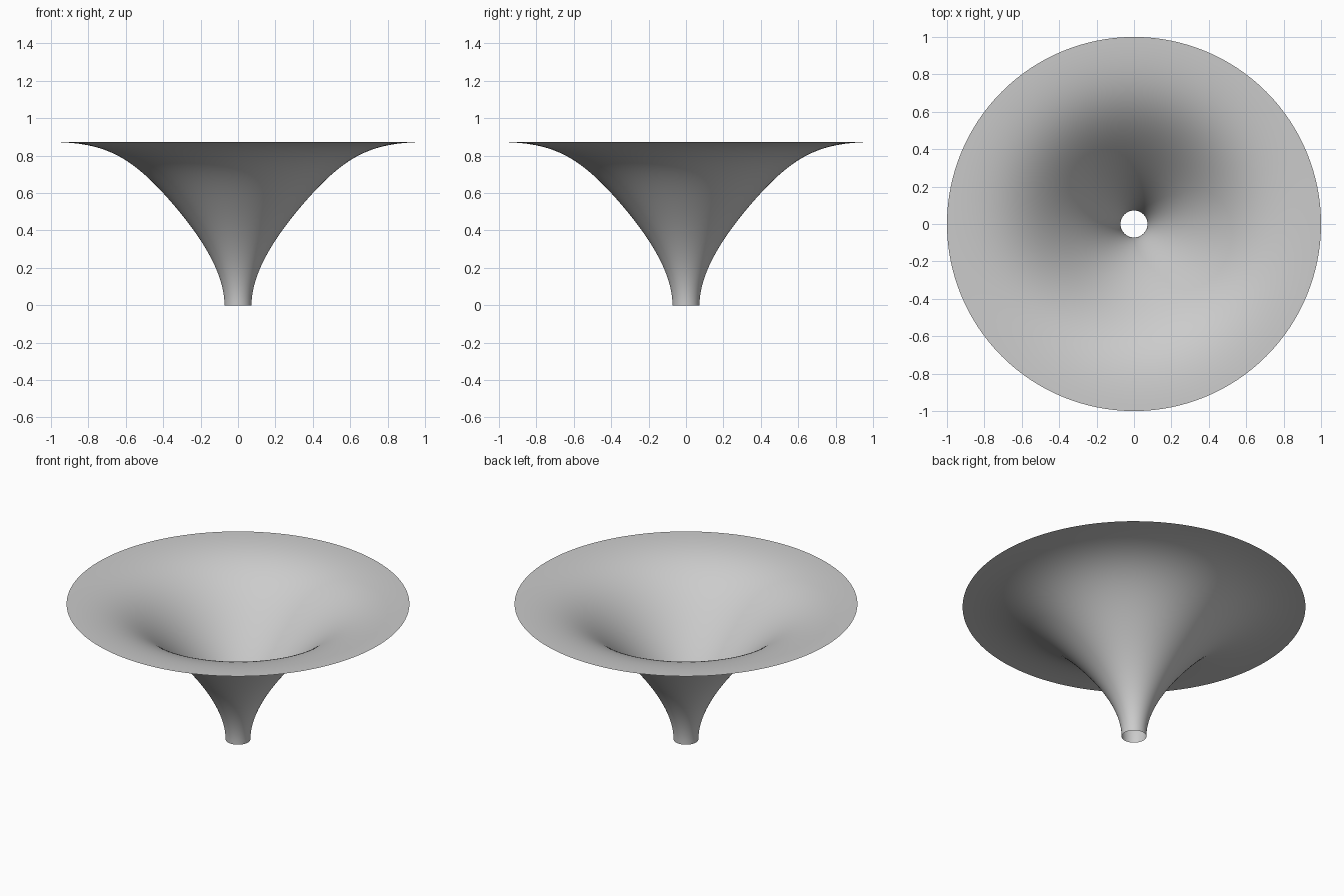
import bpy, bmesh, math
from mathutils import Vector
from mathutils.geometry import interpolate_bezier

cube = bpy.data.objects.get("Cube")
if cube:
    bpy.data.objects.remove(cube, do_unlink=True)

SIDES = 128

# Plain grey material
grey = bpy.data.materials.new("plain_grey")
grey.use_nodes = True
colour = (0.6, 0.6, 0.6, 1)
grey.diffuse_color = colour
grey.node_tree.nodes["Principled BSDF"].inputs["Base Color"].default_value = colour

# Funnel profile (radius, height): narrow neck, then flaring rim
neck = [(0.072, 0), (0.073, 0.17), (0.19, 0.36), (0.36, 0.555)]
flare = [(0.36, 0.555), (0.58, 0.807), (0.72, 0.87), (1, 0.873)]


def sample(points, count):
    return interpolate_bezier(*[Vector((r, 0, z)) for r, z in points], count)


profile = sample(neck, 24) + sample(flare, 32)[1:]

# Spin the profile into one thin open surface
bm = bmesh.new()
verts = [bm.verts.new(p) for p in profile]
edges = [bm.edges.new(pair) for pair in zip(verts, verts[1:])]
bmesh.ops.spin(bm, geom=verts + edges, cent=(0, 0, 0), axis=(0, 0, 1),
               angle=math.tau, steps=SIDES, use_merge=True)
bmesh.ops.remove_doubles(bm, verts=bm.verts, dist=0.0001)
bmesh.ops.recalc_face_normals(bm, faces=bm.faces)

# Turn the normals to the bowl side
bm.faces.ensure_lookup_table()
if sum(f.normal.z * f.calc_area() for f in bm.faces) < 0:
    bmesh.ops.reverse_faces(bm, faces=bm.faces)
for face in bm.faces:
    face.smooth = True

mesh = bpy.data.meshes.new("funnel")
bm.to_mesh(mesh)
bm.free()
mesh.materials.append(grey)
funnel = bpy.data.objects.new("funnel", mesh)
bpy.context.collection.objects.link(funnel)
